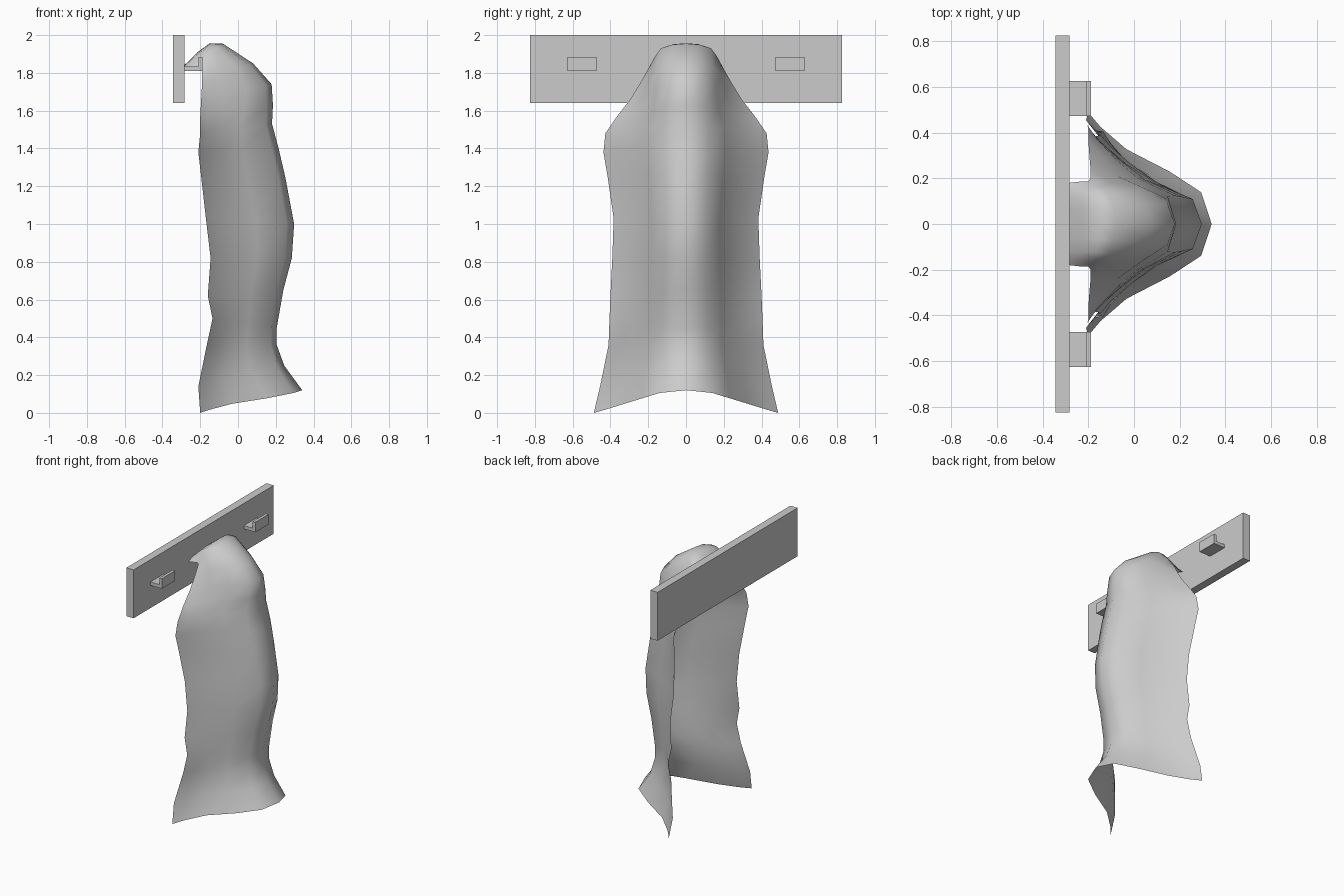
import bpy, bmesh

if "Cube" in bpy.data.objects:
    bpy.data.objects.remove(bpy.data.objects["Cube"])


def box(bm, x0, x1, y0, y1, z0, z1):
    vs = [bm.verts.new((x, y, z)) for x in (x0, x1) for y in (y0, y1) for z in (z0, z1)]
    for f in ((0, 1, 3, 2), (4, 6, 7, 5), (0, 4, 5, 1), (2, 3, 7, 6), (0, 2, 6, 4), (1, 5, 7, 3)):
        bm.faces.new([vs[i] for i in f])


def finish(bm, name):
    bmesh.ops.recalc_face_normals(bm, faces=bm.faces)
    me = bpy.data.meshes.new(name)
    bm.to_mesh(me)
    bm.free()
    ob = bpy.data.objects.new(name, me)
    bpy.context.collection.objects.link(ob)
    return ob


# Wall board
bm = bmesh.new()
box(bm, -0.343, -0.283, -0.825, 0.825, 1.64, 2.0)
finish(bm, "wall_board")

# L-shaped hooks, extruded from a profile
hook = [(-0.283, 1.81), (-0.188, 1.81), (-0.188, 1.885), (-0.21, 1.885),
        (-0.21, 1.835), (-0.283, 1.835)]
for i, yc in enumerate((-0.55, 0, 0.55)):
    bm = bmesh.new()
    face = bm.faces.new([bm.verts.new((x, yc - 0.077, z)) for x, z in hook])
    ext = bmesh.ops.extrude_face_region(bm, geom=[face])
    bmesh.ops.translate(bm, vec=(0, 0.154, 0),
                        verts=[v for v in ext["geom"] if isinstance(v, bmesh.types.BMVert)])
    finish(bm, f"hook_{i + 1}")

# Hanging robe, lofted rows: ridge x, ridge z, edge x, edge half width, edge z, fold depth
rows = [
    (.34, .12, -.20, .488, .00, .34), (.245, .25, -.21, .455, .14, .38),
    (.205, .36, -.165, .41, .36, .43), (.205, .45, -.135, .405, .50, .44),
    (.24, .65, -.16, .40, .62, .43), (.285, .82, -.145, .39, .82, .43),
    (.297, 1.0, -.17, .383, 1.03, .43), (.25, 1.25, -.195, .415, 1.25, .45),
    (.215, 1.4, -.21, .437, 1.38, .45), (.18, 1.53, -.20, .427, 1.48, .43),
    (.185, 1.63, -.20, .365, 1.57, .40), (.178, 1.74, -.195, .295, 1.66, .36),
    (.08, 1.85, -.19, .24, 1.75, .30), (-.08, 1.955, -.19, .20, 1.82, .3),
    (-.15, 1.957, -.20, .185, 1.83, .3), (-.22, 1.905, -.24, .185, 1.825, .3),
    (-.285, 1.84, -.285, .18, 1.815, .3),
]
body_y, top_y = (0, .285, .47, .67, .87, 1), (0, .35, .66, .82, .93, 1)
body_z, top_z = (0, .12, .35, .6, .85, 1), (0, .04, .18, .5, .8, 1)
bm = bmesh.new()
grid = []
for i, (xc, zc, xe, w, ze, fold) in enumerate(rows):
    k = min(max((i - 10) / 3, 0), 1)
    depth = (0, .085, fold, .69, .9, 1)
    line = []
    for c in range(-5, 6):
        a, s = abs(c), (1 if c > 0 else -1)
        fy = body_y[a] * (1 - k) + top_y[a] * k
        fz = body_z[a] * (1 - k) + top_z[a] * k
        line.append(bm.verts.new((xc + (xe - xc) * depth[a], s * w * fy, zc + (ze - zc) * fz)))
    grid.append(line)
for r0, r1 in zip(grid, grid[1:]):
    for c in range(10):
        bm.faces.new((r0[c], r0[c + 1], r1[c + 1], r1[c]))
robe = finish(bm, "hanging_robe")
for p in robe.data.polygons:
    p.use_smooth = True
bpy.context.view_layer.objects.active = robe
robe.select_set(True)
bpy.ops.object.shade_smooth_by_angle(angle=1.1)
